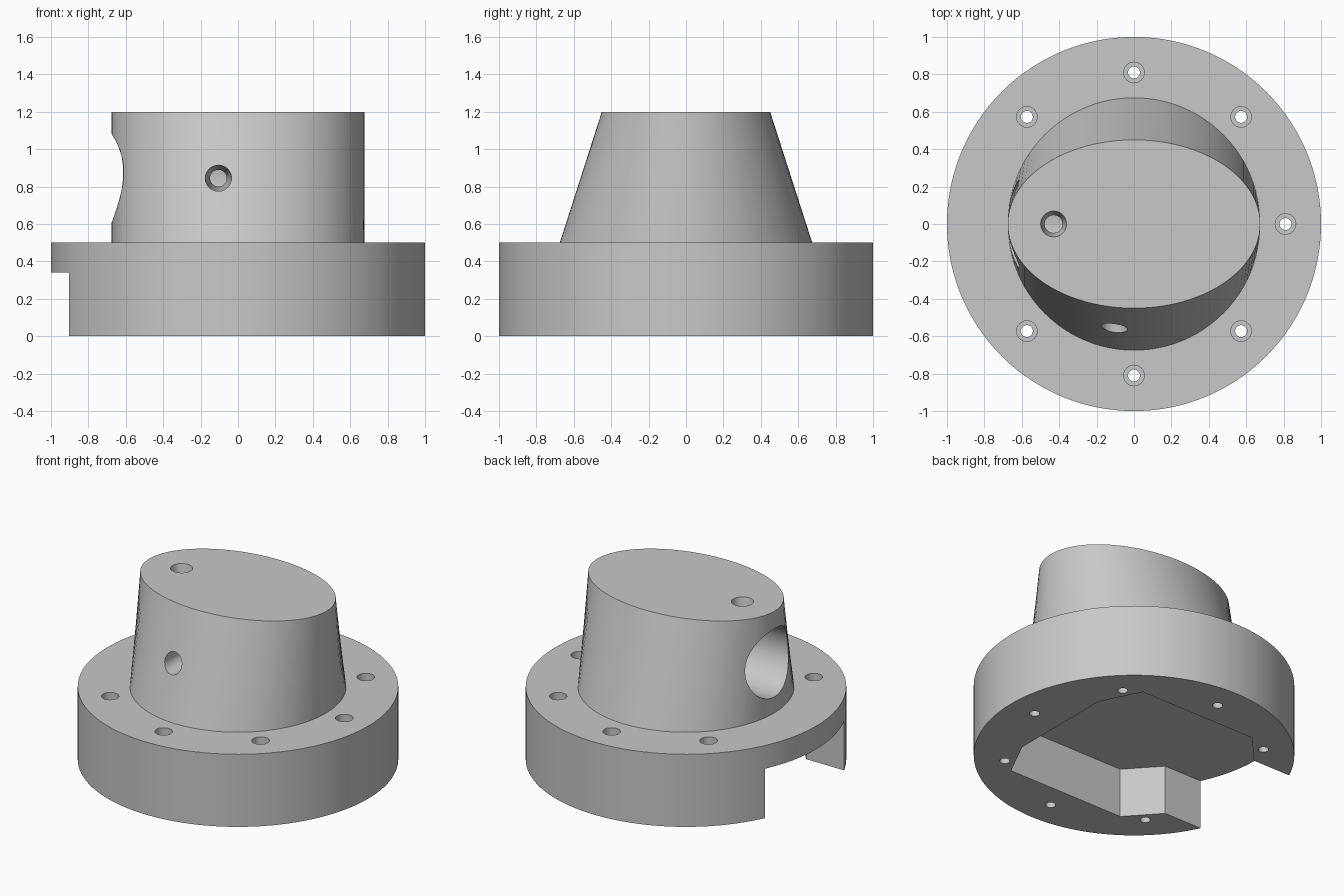
import bpy, bmesh, math
from mathutils import Matrix, Vector

if "Cube" in bpy.data.objects:
    bpy.data.objects.remove(bpy.data.objects["Cube"])

SEG = 96


def loft(name, rings, matrix=None):
    """Closed solid through rings of points, capped at both ends."""
    bm = bmesh.new()
    loops = [[bm.verts.new(p) for p in ring] for ring in rings]
    n = len(loops[0])
    for a, b in zip(loops, loops[1:]):
        for i in range(n):
            j = (i + 1) % n
            bm.faces.new((a[i], a[j], b[j], b[i]))
    bm.faces.new(loops[0][::-1])
    bm.faces.new(loops[-1])
    if matrix:
        bm.transform(matrix)
    bmesh.ops.recalc_face_normals(bm, faces=bm.faces)
    mesh = bpy.data.meshes.new(name)
    bm.to_mesh(mesh)
    bm.free()
    obj = bpy.data.objects.new(name, mesh)
    bpy.context.collection.objects.link(obj)
    return obj


def ellipse(rx, ry, z, n=SEG):
    return [(rx * math.cos(2 * math.pi * i / n), ry * math.sin(2 * math.pi * i / n), z)
            for i in range(n)]


def turned(name, profile, origin=(0, 0, 0), axis=(0, 0, 1), n=32):
    """Round solid from (radius, distance) pairs along an axis."""
    rot = Vector(axis).to_track_quat('Z', 'Y').to_matrix().to_4x4()
    return loft(name, [ellipse(r, r, d, n) for r, d in profile],
                Matrix.Translation(origin) @ rot)


def combine(target, tool, operation):
    """Apply a boolean and discard the tool."""
    tool.hide_render = True
    mod = target.modifiers.new(operation.lower(), 'BOOLEAN')
    mod.operation = operation
    mod.solver = 'EXACT'
    mod.object = tool
    bpy.context.view_layer.objects.active = target
    bpy.ops.object.modifier_apply(modifier=mod.name)
    bpy.data.objects.remove(tool)


# Round flange with a hub that tapers from a circle to an ellipse
housing = turned("housing", [(1, 0), (1, 0.5)], n=SEG * 2)
hub = loft("hub", [ellipse(0.675, 0.675, 0.42), ellipse(0.675, 0.675, 0.5),
                   ellipse(0.675, 0.45, 1.2)])
combine(housing, hub, 'UNION')

# Pocket in the underside, open towards -x
half = [(0.6, 0.37), (0.465, 0.64), (-0.425, 0.64), (-0.615, 0.43), (-1.2, 0.43)]
outline = half + [(x, -y) for x, y in reversed(half)]
pocket = loft("pocket_cutter", [[(x, y, z) for x, y in outline] for z in (-0.1, 0.34)])
combine(housing, pocket, 'DIFFERENCE')

# Counterbored screw holes around the flange, none at the open side
for k in range(8):
    if k != 4:
        a = k * math.pi / 4
        hole = turned("screw_hole_cutter",
                      [(0.032, -0.1), (0.032, 0.36), (0.055, 0.36), (0.055, 0.6)],
                      (0.81 * math.cos(a), 0.81 * math.sin(a), 0))
        combine(housing, hole, 'DIFFERENCE')

# Side bore in the hub
bore = turned("bore_cutter", [(0.235, -0.8), (0.235, 0.25)], (0, 0, 0.845), (1, 0, 0), 64)
combine(housing, bore, 'DIFFERENCE')

# Tapered set-screw holes from the top and the front into the bore
top_hole = turned("top_hole_cutter", [(0.042, 0), (0.042, 0.2), (0.07, 0.36), (0.07, 0.5)],
                  (-0.43, 0, 0.845))
combine(housing, top_hole, 'DIFFERENCE')
front_hole = turned("front_hole_cutter", [(0.042, 0), (0.042, 0.2), (0.07, 0.54), (0.07, 0.8)],
                    (-0.105, 0, 0.845), (0, -1, 0))
combine(housing, front_hole, 'DIFFERENCE')

# Plain grey finish, smooth with sharp edges kept
grey = bpy.data.materials.new("light_grey")
grey.diffuse_color = (0.58, 0.58, 0.58, 1)
grey.use_nodes = True
grey.node_tree.nodes["Principled BSDF"].inputs["Base Color"].default_value = grey.diffuse_color
housing.data.materials.clear()
housing.data.materials.append(grey)
for p in housing.data.polygons:
    p.material_index = 0
bpy.ops.object.select_all(action='DESELECT')
housing.select_set(True)
bpy.context.view_layer.objects.active = housing
bpy.ops.object.shade_smooth_by_angle(angle=math.radians(30))
